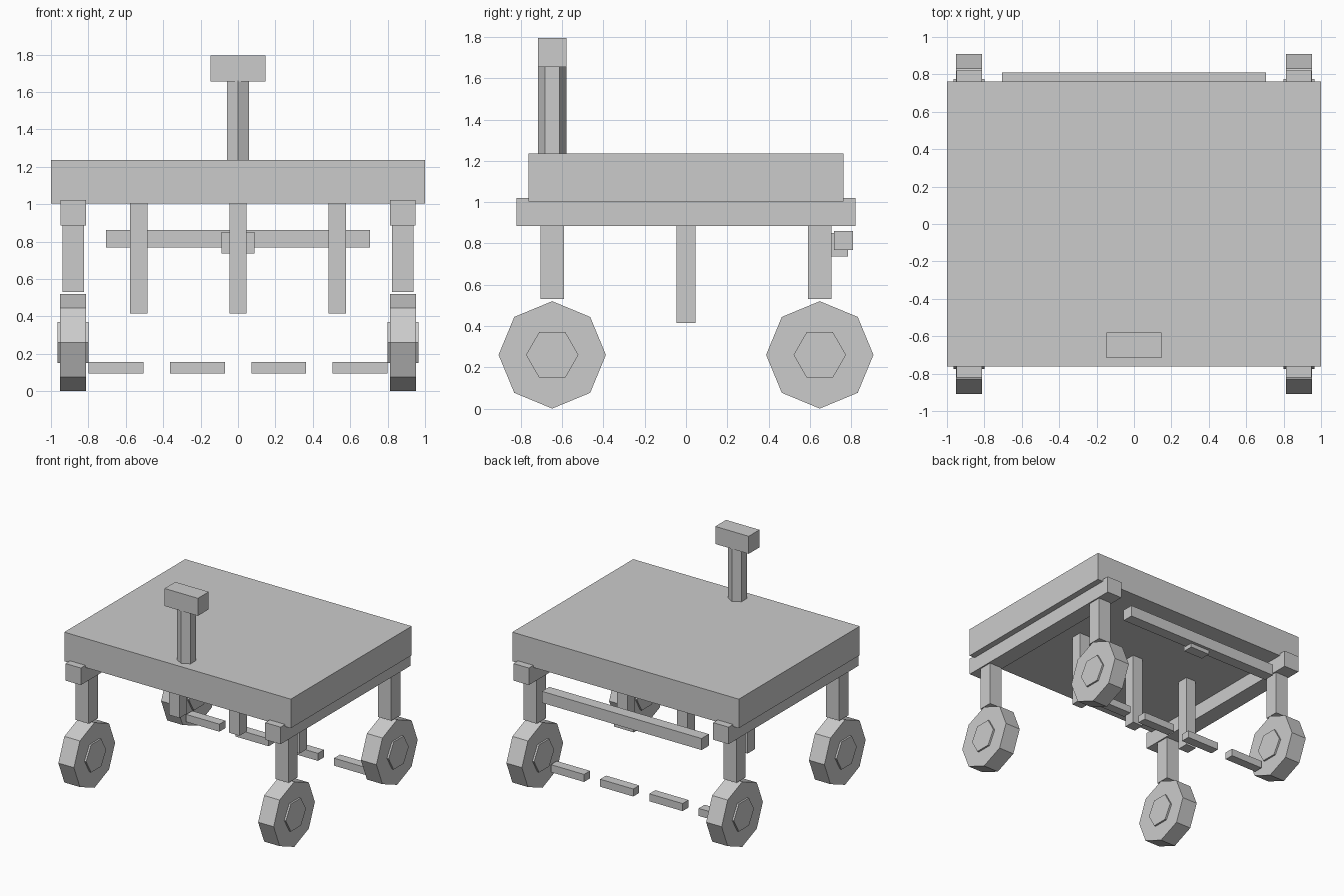
import bpy
from math import pi

cube = bpy.data.objects.get("Cube")
if cube:
    bpy.data.objects.remove(cube, do_unlink=True)

grey = bpy.data.materials.new("light_grey")
grey.use_nodes = True
grey.diffuse_color = (0.6, 0.6, 0.6, 1)
grey.node_tree.nodes["Principled BSDF"].inputs["Base Color"].default_value = (0.6, 0.6, 0.6, 1)


def finish(name):
    obj = bpy.context.object
    obj.name = name
    obj.data.materials.append(grey)
    bpy.ops.object.transform_apply(location=False, rotation=True, scale=True)
    return obj


def box(name, centre, size):
    bpy.ops.mesh.primitive_cube_add(size=1, location=centre)
    bpy.context.object.scale = size
    return finish(name)


def prism(name, sides, radius, depth, centre, rotation):
    bpy.ops.mesh.primitive_cylinder_add(vertices=sides, radius=radius, depth=depth,
                                        location=centre, rotation=rotation)
    return finish(name)


AXLE_X, AXLE_Y, WHEEL_R = 0.882, 0.648, 0.26

# Body deck
box("deck", (0, 0, 1.12), (2, 1.525, 0.232))

# Sensor mast and head near the front edge
prism("mast", 6, 0.069, 0.43, (0, -AXLE_Y, 1.445), (0, 0, 0))
box("mast_head", (0, -AXLE_Y, 1.725), (0.295, 0.136, 0.14))

# Side rails, legs, wheels and hubs
for side, sx in (("right", -1), ("left", 1)):
    x = sx * AXLE_X
    box(side + "_rail", (x, 0, 0.953), (0.136, 1.64, 0.136))
    for end, sy in (("front", -1), ("back", 1)):
        y = sy * AXLE_Y
        tag = end + "_" + side
        box(tag + "_leg", (x, y, 0.71), (0.115, 0.115, 0.36))
        prism(tag + "_wheel", 8, WHEEL_R, 0.137, (x, y, WHEEL_R), (0, pi / 2, 0))
        # Hub corners point forward and back
        prism(tag + "_hub", 6, 0.127, 0.166, (x, y, WHEEL_R), (0, pi / 2, 0))

# Struts hanging below the deck
for name, x in (("right", -0.53), ("middle", 0), ("left", 0.53)):
    box(name + "_strut", (x, 0, 0.71), (0.093, 0.093, 0.59))

# Rear bar with its central block
box("rear_bar", (0, 0.764, 0.815), (1.41, 0.092, 0.092))
box("rear_block", (0, 0.743, 0.793), (0.176, 0.084, 0.115))

# Row of low slats between the back wheels
for i in range(4):
    box("slat_%d" % (i + 1), (-0.652 + i * 0.435, 0.525, 0.126), (0.293, 0.075, 0.06))
